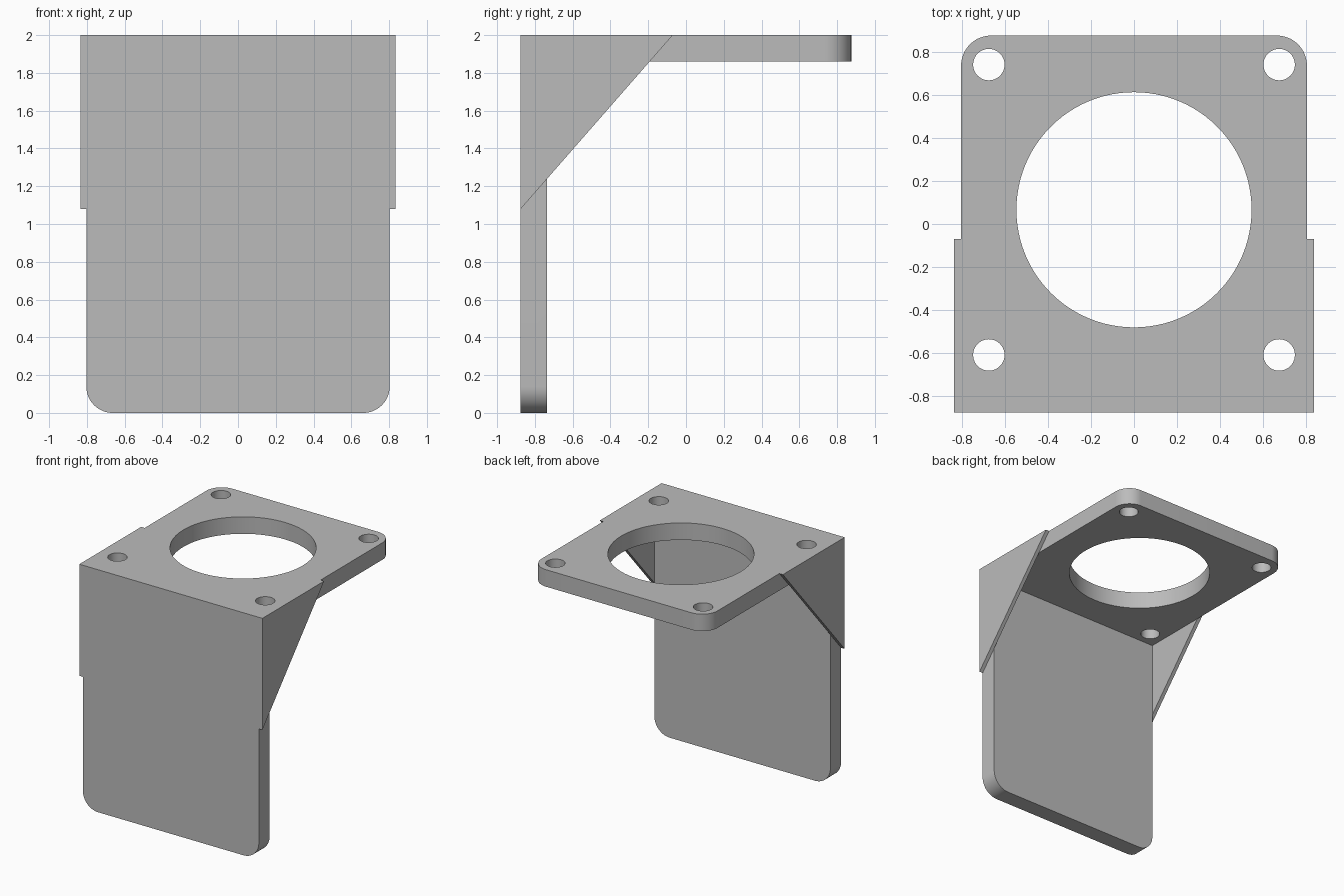
import bpy
import bmesh
from math import cos, sin, pi, radians
from mathutils import Matrix, Vector

if "Cube" in bpy.data.objects:
    bpy.data.objects.remove(bpy.data.objects["Cube"])

WIDE, DEEP, TALL = 0.803, 0.875, 2.0   # half width, half depth, height
THICK = 0.14                           # plate thickness
CORNER = 0.14                          # rounded corner radius
FIN = 0.032                            # gusset thickness

grey = bpy.data.materials.new("plain grey")
grey.use_nodes = True
grey.diffuse_color = (0.5, 0.5, 0.5, 1)
grey.node_tree.nodes["Principled BSDF"].inputs["Base Color"].default_value = grey.diffuse_color


def prism(name, outline, offset):
    """Extrude a closed outline of 3D points along an offset vector."""
    bm = bmesh.new()
    face = bm.faces.new([bm.verts.new(p) for p in outline])
    grown = bmesh.ops.extrude_face_region(bm, geom=[face])["geom"]
    bmesh.ops.translate(bm, vec=Vector(offset),
                        verts=[g for g in grown if isinstance(g, bmesh.types.BMVert)])
    bmesh.ops.recalc_face_normals(bm, faces=bm.faces)
    mesh = bpy.data.meshes.new(name)
    bm.to_mesh(mesh)
    bm.free()
    mesh.materials.append(grey)
    obj = bpy.data.objects.new(name, mesh)
    bpy.context.collection.objects.link(obj)
    return obj


def rounded_tab(start, end):
    """Outline of a plate with its two far corners rounded."""
    points = [(-WIDE, start), (WIDE, start)]
    turn = 1 if end > start else -1
    for side, first in ((1, 0), (-1, pi / 2)):
        for i in range(17):
            a = first + i * pi / 32
            points.append((side * (WIDE - CORNER) + CORNER * cos(a),
                           end + turn * CORNER * (sin(a) - 1)))
    return points


def combine(target, other, operation):
    """Join or cut with another solid, then discard that solid."""
    other.hide_render = True
    mod = target.modifiers.new(operation.lower(), "BOOLEAN")
    mod.operation, mod.solver, mod.object = operation, "EXACT", other
    bpy.context.view_layer.objects.active = target
    bpy.ops.object.modifier_apply(modifier=mod.name)
    bpy.data.objects.remove(other)


# Upright front plate and horizontal top plate
bracket = prism("motor_bracket", [(x, -DEEP, z) for x, z in rounded_tab(TALL, 0)], (0, THICK, 0))
top_plate = prism("top_plate", [(x, y, TALL) for x, y in rounded_tab(-DEEP, DEEP)], (0, 0, -THICK))
combine(bracket, top_plate, "UNION")

# Triangular side gussets
for side in (-1, 1):
    triangle = [(side * WIDE, -DEEP, TALL), (side * WIDE, -0.07, TALL), (side * WIDE, -DEEP, 1.08)]
    combine(bracket, prism("gusset", triangle, (side * FIN, 0, 0)), "UNION")

# Large centre opening and four screw holes
holes = [(0, 0.066, 0.546, 96)]
holes += [(x, y, 0.073, 40) for x in (-0.674, 0.674) for y in (-0.608, 0.74)]
for x, y, radius, sides in holes:
    ring = [(x + radius * cos(2 * pi * i / sides), y + radius * sin(2 * pi * i / sides), TALL + 0.1)
            for i in range(sides)]
    combine(bracket, prism("hole_cutter", ring, (0, 0, -0.4)), "DIFFERENCE")

# Smooth curves, sharp edges
bpy.ops.object.select_all(action="DESELECT")
bracket.select_set(True)
bpy.context.view_layer.objects.active = bracket
bpy.ops.object.shade_smooth_by_angle(angle=radians(30))
